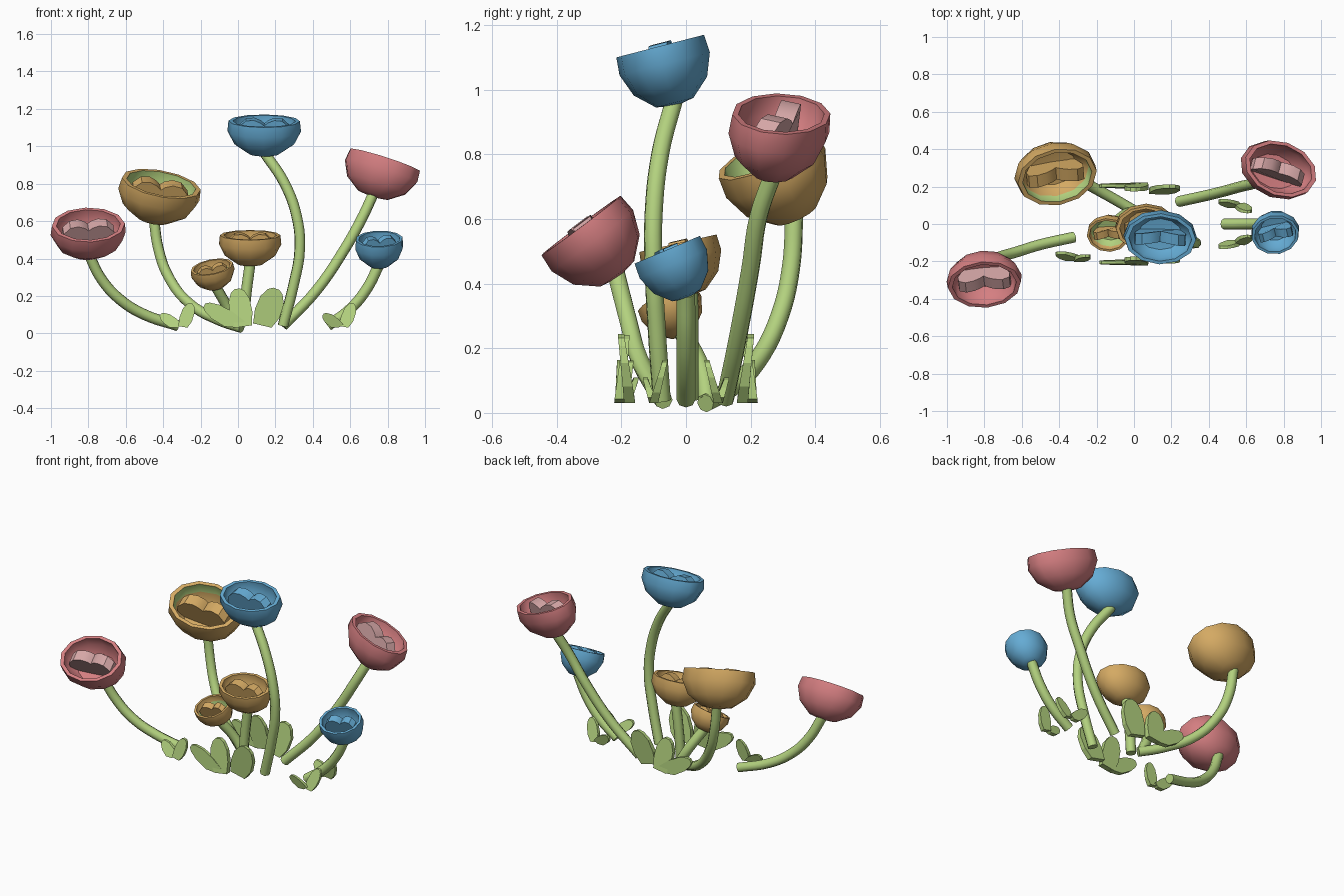
import bpy, bmesh, math
from mathutils import Vector, Matrix

if "Cube" in bpy.data.objects:
    bpy.data.objects.remove(bpy.data.objects["Cube"], do_unlink=True)


def material(name, rgb):
    m = bpy.data.materials.new(name)
    m.use_nodes = True
    m.diffuse_color = (*rgb, 1)
    m.node_tree.nodes["Principled BSDF"].inputs["Base Color"].default_value = (*rgb, 1)
    return m


RED = material("rose red", (0.66, 0.21, 0.22))
PINK = material("pale pink", (0.66, 0.38, 0.38))
BLUE = material("sky blue", (0.13, 0.41, 0.66))
GOLD = material("golden yellow", (0.66, 0.40, 0.125))
GREEN = material("leaf green", (0.45, 0.64, 0.21))


def finish(name, bm, mats, angle=None):
    bmesh.ops.recalc_face_normals(bm, faces=bm.faces)
    me = bpy.data.meshes.new(name)
    bm.to_mesh(me)
    bm.free()
    for m in mats:
        me.materials.append(m)
    ob = bpy.data.objects.new(name, me)
    bpy.context.collection.objects.link(ob)
    if angle:
        bpy.ops.object.select_all(action="DESELECT")
        ob.select_set(True)
        bpy.context.view_layer.objects.active = ob
        bpy.ops.object.shade_smooth_by_angle(angle=math.radians(angle))
    return ob


def prism(bm, outline, y0, y1):
    """Extrude an (x, z) outline from y0 to y1."""
    front = [bm.verts.new((x, y0, z)) for x, z in outline]
    back = [bm.verts.new((x, y1, z)) for x, z in outline]
    bm.faces.new(front)
    bm.faces.new(back[::-1])
    n = len(outline)
    for i in range(n):
        j = (i + 1) % n
        bm.faces.new((front[i], back[i], back[j], front[j]))


# Cup section from the outer bottom over the lip to the inner floor
SECTION = [(0.42, -0.96), (0.82, -0.68), (1.01, -0.3), (0.98, 0),
           (0.86, 0), (0.84, -0.3), (0.6, -0.55)]
SIDES = 12


def cup(name, frame, rx, ry, depth, mat, green_band):
    bm = bmesh.new()
    rings = []
    for r, h in SECTION:
        rings.append([bm.verts.new((rx * r * math.cos(math.tau * i / SIDES),
                                    ry * r * math.sin(math.tau * i / SIDES), depth * h))
                      for i in range(SIDES)])
    for k in range(len(rings) - 1):
        a, b = rings[k], rings[k + 1]
        for i in range(SIDES):
            j = (i + 1) % SIDES
            f = bm.faces.new((a[i], a[j], b[j], b[i]))
            f.material_index = int(k == green_band)
    for ring, h in ((rings[0], -1.02), (rings[-1], -0.6)):
        tip = bm.verts.new((0, 0, depth * h))
        for i in range(SIDES):
            f = bm.faces.new((ring[i], ring[(i + 1) % SIDES], tip))
            f.material_index = int(green_band == 5 and h > -1)
    finish(name, bm, [mat, GREEN], 42).matrix_world = frame


def inner_petal(name, frame, rx, ry, depth, mat):
    """Standing two-lobed petal, gently bowed, inside the cup."""
    half = [(0.1, -0.03), (0.28, 0.05), (0.5, 0.04), (0.68, -0.12), (0.7, -0.32), (0.52, -0.62)]
    outline = [(0, -0.12)] + half + [(0, -0.64)] + [(-x, z) for x, z in half[::-1]]
    bm = bmesh.new()
    prism(bm, [(x * rx, z * depth) for x, z in outline], -0.2 * ry, 0.22 * ry)
    for v in bm.verts:
        v.co.y -= 0.3 * ry * (v.co.x / rx) ** 2 - 0.05 * ry
    finish(name, bm, [mat], 35).matrix_world = frame


def stem(name, points, radius=0.029):
    cu = bpy.data.curves.new(name, "CURVE")
    cu.dimensions = "3D"
    cu.bevel_depth = radius
    cu.bevel_resolution = 2
    cu.resolution_u = 5
    cu.use_fill_caps = True
    sp = cu.splines.new("BEZIER")
    sp.bezier_points.add(len(points) - 1)
    for bp, p in zip(sp.bezier_points, points):
        bp.co = p
        bp.handle_left_type = bp.handle_right_type = "AUTO"
    cu.materials.append(GREEN)
    ob = bpy.data.objects.new(name, cu)
    bpy.context.collection.objects.link(ob)


def flower(name, centre, axis, yaw, size, mat, path, inner=None, green_band=None):
    z = Vector(axis).normalized()
    x = Vector((math.cos(math.radians(yaw)), math.sin(math.radians(yaw)), 0))
    x = (x - z * x.dot(z)).normalized()
    frame = Matrix((x, z.cross(x), z)).transposed().to_4x4()
    frame.translation = centre
    cup(name + "_cup", frame, *size, mat, green_band)
    inner_petal(name + "_inner_petal", frame, *size, inner or mat)
    stem(name + "_stem", path + [Vector(centre) - z * size[2] * 0.92])


# Flowers: rim centre, opening direction, turn, radii and depth, stem path
flower("left_front_red", (-0.8, -0.325, 0.58), (0.02, -0.6, 0.8), 7, (0.2, 0.157, 0.195), RED,
       [(-0.32, -0.07, 0.04), (-0.5, -0.11, 0.1), (-0.63, -0.15, 0.18), (-0.73, -0.18, 0.29)], PINK)
flower("right_back_red", (0.785, 0.295, 0.925), (0.32, 0.12, 0.94), -15, (0.21, 0.15, 0.205), RED,
       [(0.24, 0.12, 0.04), (0.42, 0.16, 0.23), (0.57, 0.2, 0.45), (0.66, 0.225, 0.61)], PINK)
flower("tall_blue", (0.14, -0.08, 1.135), (0, -0.25, 0.97), -2, (0.195, 0.143, 0.188), BLUE,
       [(0.24, -0.075, 0.04), (0.295, -0.09, 0.25), (0.33, -0.1, 0.45), (0.315, -0.1, 0.62),
        (0.25, -0.08, 0.8)])
flower("small_blue", (0.755, -0.058, 0.505), (0, -0.39, 0.92), 14, (0.13, 0.115, 0.16), BLUE,
       [(0.48, 0, 0.04), (0.6, 0, 0.13), (0.69, 0, 0.24)])
flower("large_gold", (-0.41, 0.25, 0.8), (0.2, -0.42, 0.88), 5, (0.22, 0.17, 0.22), GOLD,
       [(0.02, 0.06, 0.03), (-0.1, 0.13, 0.07), (-0.26, 0.22, 0.16), (-0.37, 0.29, 0.3),
        (-0.425, 0.325, 0.45)], green_band=4)
flower("middle_gold", (0.065, -0.025, 0.525), (0, -0.22, 0.97), 0, (0.165, 0.125, 0.165), GOLD,
       [(0.03, 0.01, 0.04), (0.04, 0.01, 0.18)])
flower("small_gold", (-0.14, -0.06, 0.355), (-0.17, -0.42, 0.9), 8, (0.117, 0.1, 0.125), GOLD,
       [(0.0, 0.065, 0.04), (-0.05, 0.05, 0.13)], green_band=5)


def leaf(name, base, tip, width, y0, y1, thick=0.024):
    """Rounded paddle from base to tip in x and z, leaning from y0 to y1."""
    b, t = Vector(base), Vector(tip)
    along = t - b
    side = Vector((along.y, -along.x)).normalized() * width
    steps = [(0, 0.75), (0.35, 1), (0.7, 0.95), (0.92, 0.6), (1, 0.25)]
    pts = [b + along * s + side * w for s, w in steps]
    pts += [b + along * s - side * w for s, w in steps[::-1]]
    pts = [(p.x, max(p.y, 0.03)) for p in pts]
    bm = bmesh.new()
    prism(bm, pts, -thick / 2, thick / 2)
    for v in bm.verts:
        s = min(max((v.co.z - b.y) / along.y, 0), 1)
        v.co.y = v.co.y * (1.15 - 0.5 * s) + y0 + (y1 - y0) * s
    finish(name, bm, [GREEN])


# Leaf clusters, repeated in front and behind
for side, sgn in (("front", -1), ("back", 1)):
    y = 0.205 * sgn
    leaf(side + "_middle_leaf", (0.03, 0.035), (-0.005, 0.238), 0.06, y, y * 0.9, 0.03)
    leaf(side + "_left_leaf", (0.13, 0.035), (0.205, 0.238), 0.07, y * 0.85, y * 0.98, 0.03)
    leaf(side + "_low_leaf", (0.02, 0.035), (-0.18, 0.15), 0.045, y, y, 0.026)
    leaf(side + "_outer_tall_leaf", (0.565, 0.03), (0.615, 0.16), 0.035, 0.1 * sgn, 0.065 * sgn)
    leaf(side + "_outer_low_leaf", (0.55, 0.03), (0.455, 0.1), 0.03, 0.1 * sgn, 0.125 * sgn)

leaf("right_tall_leaf", (-0.295, 0.03), (-0.25, 0.16), 0.035, -0.19, -0.17)
leaf("right_low_leaf", (-0.31, 0.03), (-0.415, 0.1), 0.03, -0.185, -0.155)
